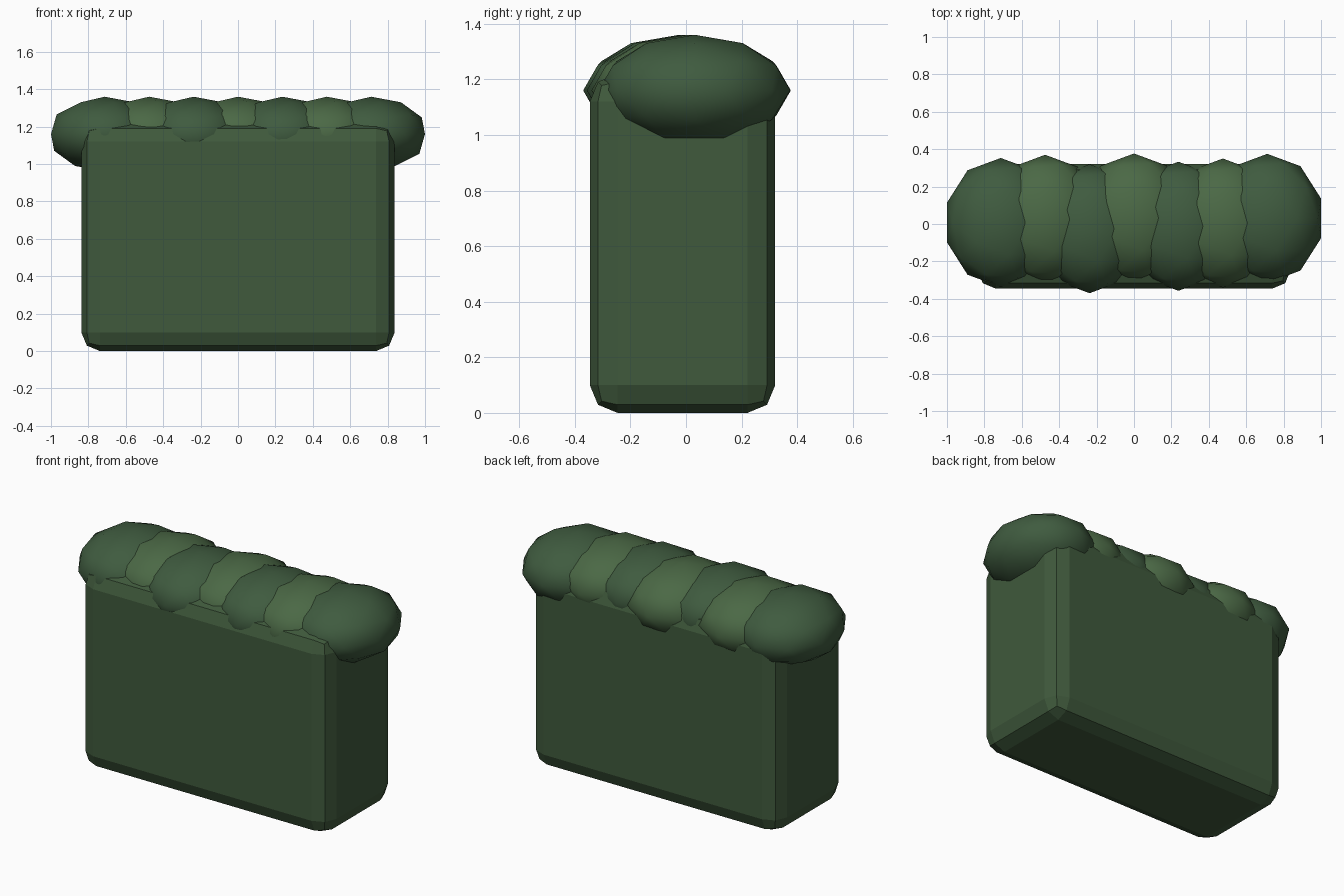
import bpy, bmesh
from mathutils import Matrix

if "Cube" in bpy.data.objects:
    bpy.data.objects.remove(bpy.data.objects["Cube"])


def material(name, rgb):
    m = bpy.data.materials.new(name)
    m.diffuse_color = (*rgb, 1)
    m.use_nodes = True
    m.node_tree.nodes["Principled BSDF"].inputs["Base Color"].default_value = m.diffuse_color
    return m


def add_object(name, bm, mat, smooth):
    me = bpy.data.meshes.new(name)
    bm.to_mesh(me)
    bm.free()
    for p in me.polygons:
        p.use_smooth = smooth
    me.materials.append(mat)
    ob = bpy.data.objects.new(name, me)
    bpy.context.collection.objects.link(ob)
    return ob


body_green = material("body_green", (0.05, 0.10, 0.045))
dark_green = material("dark_leaf", (0.05, 0.105, 0.05))
light_green = material("light_leaf", (0.07, 0.14, 0.06))

# clipped hedge body with chamfered edges
bm = bmesh.new()
bmesh.ops.create_cube(bm, size=1, matrix=Matrix.Translation((0, -0.0125, 0.61))
                      @ Matrix.Diagonal((1.675, 0.667, 1.22, 1)))
body = add_object("hedge_body", bm, body_green, False)
bevel = body.modifiers.new("bevel", 'BEVEL')
bevel.width = 0.1
bevel.segments = 2

# row of overlapping leaf clumps along the top, slightly staggered in depth
offsets = [0.008, 0.025, -0.025, 0.032, -0.012, 0.005, 0.03]
for i, y in enumerate(offsets):
    bm = bmesh.new()
    bmesh.ops.create_icosphere(
        bm, subdivisions=2, radius=1,
        matrix=Matrix.Translation(((i - 3) * 0.2375, y, 1.16))
        @ Matrix.Diagonal((0.302, 0.345, 0.2, 1)))
    add_object(f"leaf_clump_{i + 1}", bm, light_green if i % 2 else dark_green, True)
